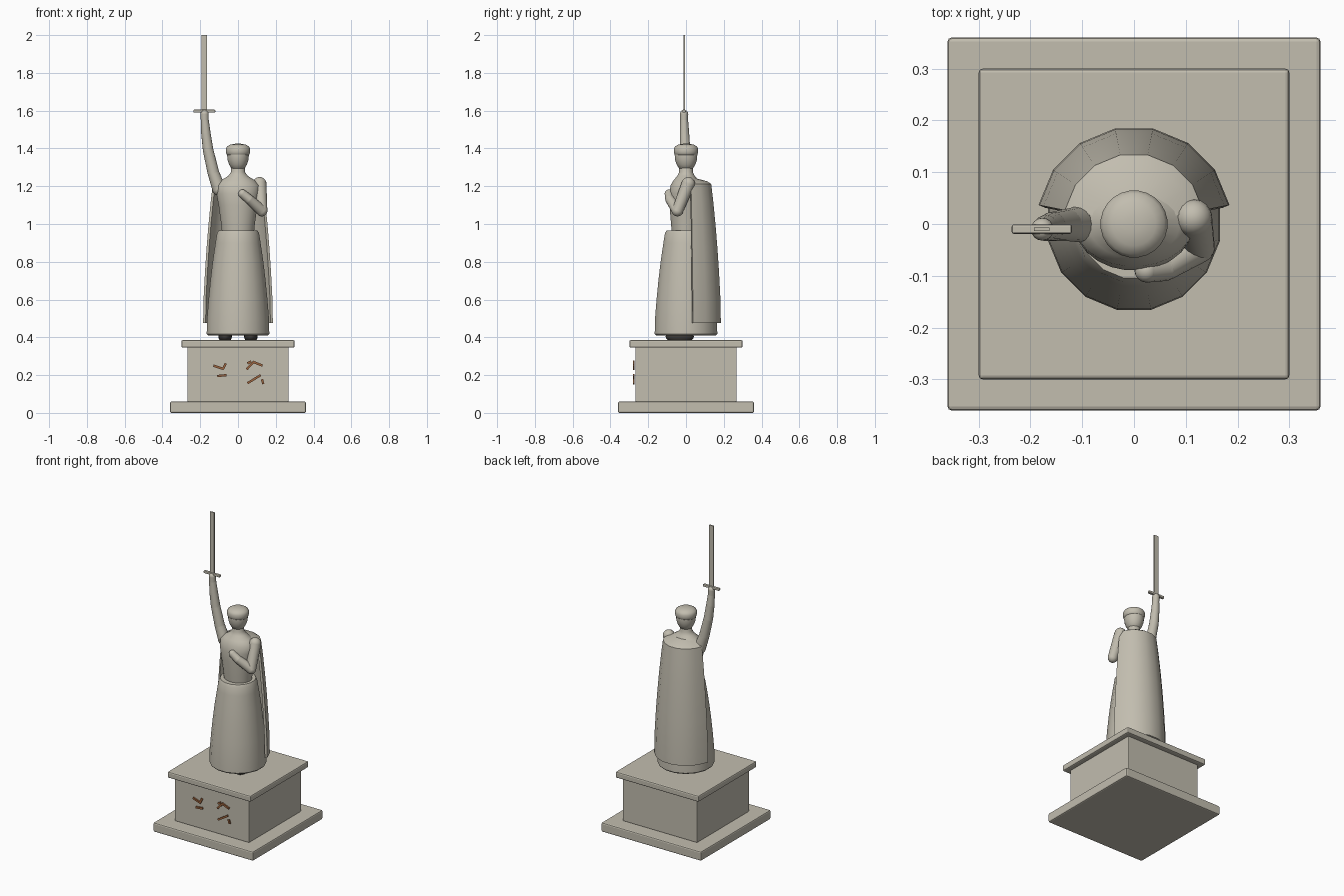
import bpy, bmesh, math
from mathutils import Vector, Matrix

cube = bpy.data.objects.get("Cube")
if cube:
    bpy.data.objects.remove(cube, do_unlink=True)


def make_material(name, rgb):
    mat = bpy.data.materials.new(name)
    mat.use_nodes = True
    mat.diffuse_color = (*rgb, 1)
    mat.node_tree.nodes["Principled BSDF"].inputs["Base Color"].default_value = (*rgb, 1)
    return mat


stone = make_material("warm grey stone", (0.54, 0.51, 0.43))
bronze = make_material("brown bronze", (0.33, 0.13, 0.05))
dark = make_material("dark boot grey", (0.05, 0.045, 0.04))


def smooth_by_angle(obj, degrees):
    bpy.ops.object.select_all(action='DESELECT')
    obj.select_set(True)
    bpy.context.view_layer.objects.active = obj
    bpy.ops.object.shade_smooth_by_angle(angle=math.radians(degrees))


def finish(name, bm, mat=stone, smooth=None):
    mesh = bpy.data.meshes.new(name)
    bm.to_mesh(mesh)
    bm.free()
    obj = bpy.data.objects.new(name, mesh)
    bpy.context.collection.objects.link(obj)
    mesh.materials.append(mat)
    if smooth:
        smooth_by_angle(obj, smooth)
    return obj


def box(name, center, size, bevel=0, tilt=0, mat=stone):
    bm = bmesh.new()
    place = (Matrix.Translation(center) @ Matrix.Rotation(tilt, 4, 'Y')
             @ Matrix.Diagonal((*size, 1)))
    bmesh.ops.create_cube(bm, size=1, matrix=place)
    obj = finish(name, bm, mat)
    if bevel:
        mod = obj.modifiers.new("bevel", 'BEVEL')
        mod.width, mod.segments = bevel, 2
    return obj


def loft(name, rows, sides=16, span=None, smooth=40):
    """Stack elliptical rings (z, rx, ry); span limits the arc and leaves it open."""
    bm = bmesh.new()
    step = math.tau / sides
    count = span or sides
    rings = []
    for z, rx, ry in rows:
        angles = [(i + 0.5) * step for i in range(count)]
        rings.append([bm.verts.new((rx * math.cos(a), ry * math.sin(a), z)) for a in angles])
    for low, high in zip(rings, rings[1:]):
        for i in range(count - 1 if span else count):
            j = (i + 1) % count
            bm.faces.new((low[i], low[j], high[j], high[i]))
    if not span:
        bm.faces.new(rings[0][::-1])
        bm.faces.new(rings[-1])
    return finish(name, bm, stone, smooth)


def limb(name, joints):
    """Tapered segments with round joints, from (position, radius) pairs."""
    bm = bmesh.new()
    for p, r in joints:
        bmesh.ops.create_uvsphere(bm, u_segments=16, v_segments=10, radius=r,
                                  matrix=Matrix.Translation(p))
    for (p, r), (q, s) in zip(joints, joints[1:]):
        p, q = Vector(p), Vector(q)
        turn = (q - p).to_track_quat('Z', 'Y').to_matrix().to_4x4()
        bmesh.ops.create_cone(bm, cap_ends=False, segments=16, radius1=r, radius2=s,
                              depth=(q - p).length,
                              matrix=Matrix.Translation((p + q) / 2) @ turn)
    return finish(name, bm, stone, 60)


# Pedestal
box("pedestal_base", (0, 0, 0.03), (0.72, 0.72, 0.06), 0.008)
box("pedestal_body", (0, 0, 0.205), (0.535, 0.535, 0.29), 0.004)
box("pedestal_cap", (0, 0, 0.365), (0.6, 0.6, 0.04), 0.008)

# Bronze relief bars on the pedestal front
bars = [(-.13, .25, -.075, .232), (-.078, .235, -.065, .262), (-.11, .195, -.06, .2),
        (.045, .23, .085, .272), (.08, .27, .13, .25), (.05, .262, .07, .272),
        (.05, .157, .12, .2), (.127, .178, .134, .153)]
for n, (x1, z1, x2, z2) in enumerate(bars):
    length = math.hypot(x2 - x1, z2 - z1)
    box(f"relief_bar_{n + 1}", ((x1 + x2) / 2, -0.277, (z1 + z2) / 2),
        (length, 0.009, 0.012), 0, -math.atan2(z2 - z1, x2 - x1), bronze)

# Boots
for side, label in ((1, "left"), (-1, "right")):
    bm = bmesh.new()
    bmesh.ops.create_uvsphere(bm, u_segments=16, v_segments=10, radius=1,
                              matrix=Matrix.Translation((side * 0.068, -0.033, 0.405))
                              @ Matrix.Diagonal((0.036, 0.075, 0.035, 1)))
    finish(f"{label}_boot", bm, dark, 60)

# Robe and body
loft("skirt", [(z, r, r) for z, r in
               ((.41, .161), (.418, .169), (.5, .167), (.6, .159), (.7, .149), (.8, .137),
                (.9, .122), (.95, .114), (.965, .106))])
loft("torso", [(.94, .084, .074), (1.0, .09, .08), (1.1, .104, .088), (1.16, .115, .09),
               (1.205, .115, .082), (1.232, .088, .066), (1.255, .052, .046),
               (1.275, .037, .037), (1.32, .036, .036)], 24)

# Cloak: open shell around the back, closing over the shoulders
cloak = loft("cloak", [(z, r, r) for z, r in
                       ((.475, .188), (.6, .186), (.75, .178), (.88, .169), (1.0, .159),
                        (1.12, .147), (1.212, .136), (1.226, .115), (1.243, .05))], 16, 8)
solid = cloak.modifiers.new("thickness", 'SOLIDIFY')
solid.thickness, solid.offset = 0.014, -1
bpy.ops.object.modifier_apply(modifier=solid.name)
smooth_by_angle(cloak, 30)

# Head and cap
loft("head", [(z, r, r * 1.04) for z, r in
              ((1.285, .022), (1.295, .036), (1.315, .048), (1.34, .056), (1.365, .058),
               (1.39, .056))], 24)
loft("hat", [(z, r, r) for z, r in
             ((1.362, .055), (1.37, .062), (1.38, .065), (1.398, .065), (1.41, .059),
              (1.42, .042), (1.425, .015))], 24, None, 60)

# Arms
limb("right_arm", [((-.1, 0, 1.185), .036), ((-.13, -.002, 1.27), .031),
                   ((-.158, -.005, 1.39), .028), ((-.17, -.008, 1.48), .025),
                   ((-.176, -.01, 1.55), .021), ((-.177, -.01, 1.582), .022)])
limb("left_arm", [((.115, .012, 1.213), .036), ((.126, -.045, 1.07), .03),
                  ((.06, -.085, 1.13), .025)])
limb("left_hand", [((.06, -.085, 1.13), .025), ((.024, -.09, 1.16), .023)])

# Sword
box("sword_guard", (-.178, -.01, 1.597), (.116, .018, .016), 0.004)
box("sword_blade", (-.178, -.01, 1.8), (.03, .007, .4))
